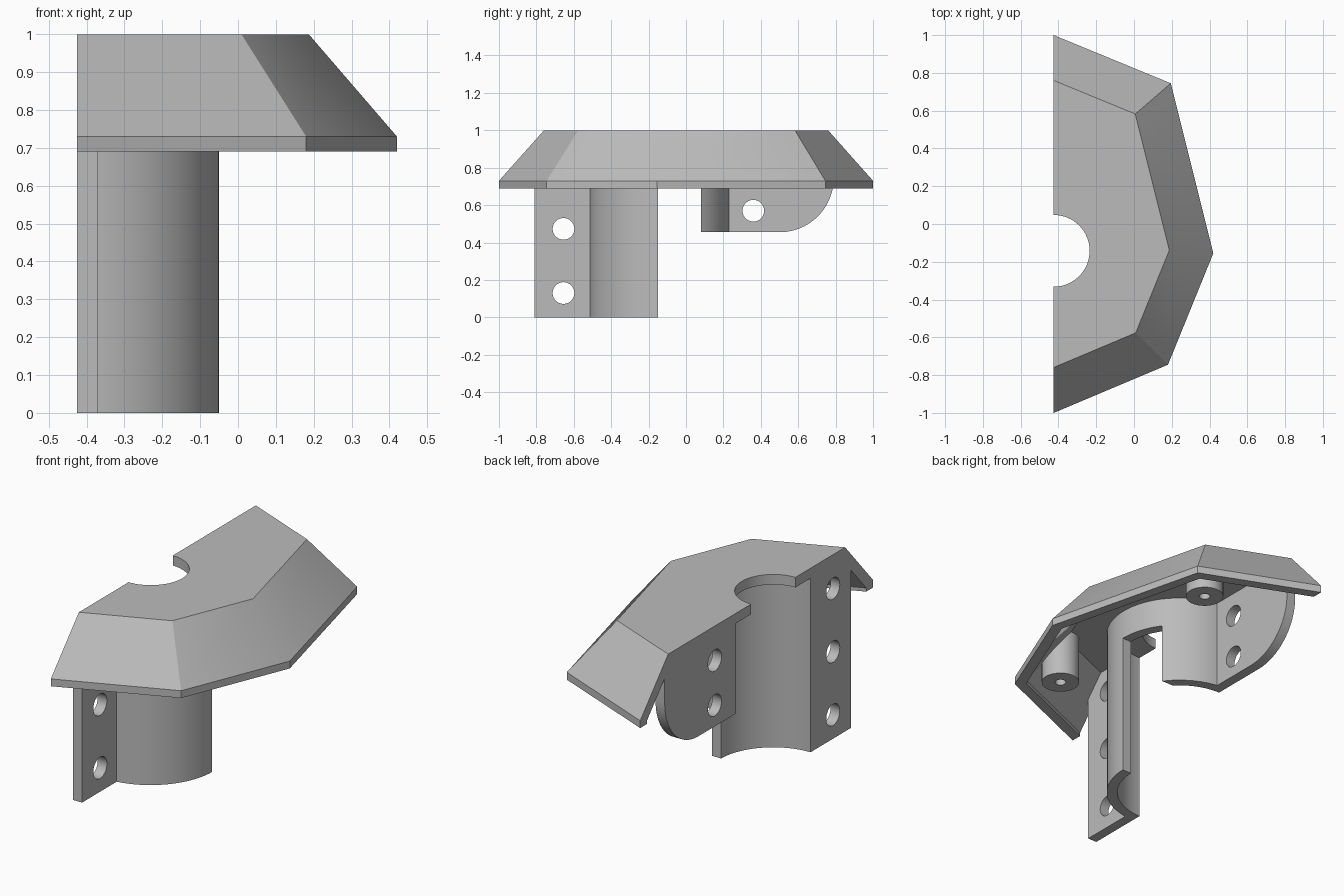
import bpy, bmesh, math
from mathutils import Vector

cube = bpy.data.objects.get("Cube")
if cube:
    bpy.data.objects.remove(cube, do_unlink=True)

grey = bpy.data.materials.new("plain_grey")
grey.use_nodes = True
grey.diffuse_color = (0.5, 0.5, 0.5, 1)
grey.node_tree.nodes["Principled BSDF"].inputs["Base Color"].default_value = (0.5, 0.5, 0.5, 1)

CUT_X = -0.425      # flat open side of the model
MID_Y = -0.142      # axis of the half tube
WALL = 0.055
EAVE, FASCIA, TOP = 0.69, 0.73, 1.0
PITCH = 0.822       # inward run per unit of rise
OUTER_R = 0.375


def loft(name, rings):
    """Closed solid through rings that have equal point counts."""
    bm = bmesh.new()
    loops = [[bm.verts.new(p) for p in ring] for ring in rings]
    n = len(loops[0])
    for a, b in zip(loops, loops[1:]):
        for i in range(n):
            j = (i + 1) % n
            bm.faces.new((a[i], a[j], b[j], b[i]))
    bm.faces.new(loops[0][::-1])
    bm.faces.new(loops[-1])
    bmesh.ops.recalc_face_normals(bm, faces=bm.faces)
    mesh = bpy.data.meshes.new(name)
    bm.to_mesh(mesh)
    bm.free()
    mesh.materials.append(grey)
    obj = bpy.data.objects.new(name, mesh)
    bpy.context.collection.objects.link(obj)
    return obj


def prism_z(name, pts, lo, hi):
    return loft(name, [[(x, y, z) for x, y in pts] for z in (lo, hi)])


def prism_x(name, pts, lo, hi):
    return loft(name, [[(x, y, z) for y, z in pts] for x in (lo, hi)])


def arc(cx, cy, r, start, end, steps):
    angles = [math.radians(start + (end - start) * i / steps) for i in range(steps + 1)]
    return [(cx + r * math.cos(a), cy + r * math.sin(a)) for a in angles]


def circle(cx, cy, r, steps=40):
    return arc(cx, cy, r, 0, 360, steps)[:-1]


def rect(x0, x1, y0, y1):
    return [(x0, y0), (x1, y0), (x1, y1), (x0, y1)]


def boolean(obj, tool, operation="DIFFERENCE", keep=False):
    mod = obj.modifiers.new("cut", "BOOLEAN")
    mod.operation, mod.solver, mod.object = operation, "EXACT", tool
    bpy.ops.object.select_all(action="DESELECT")
    bpy.context.view_layer.objects.active = obj
    obj.select_set(True)
    bpy.ops.object.modifier_apply(modifier=mod.name)
    if not keep:
        bpy.data.objects.remove(tool, do_unlink=True)


# Roof plan, inset by mitred offsets
PLAN = [Vector(p) for p in ((CUT_X, -1), (0.18, -0.745), (0.42, -0.155), (0.195, 0.745), (CUT_X, 1))]


def plan_ring(inset, z, end_x=CUT_X):
    dirs = [(b - a).normalized() for a, b in zip(PLAN, PLAN[1:])]
    norms = [Vector((d.y, -d.x)) for d in dirs]
    first, last = PLAN[0] - norms[0] * inset, PLAN[-1] - norms[-1] * inset
    first = first + dirs[0] * ((end_x - first.x) / dirs[0].x)
    last = last + dirs[-1] * ((end_x - last.x) / dirs[-1].x)
    mids = [p - (m + n) * inset / (1 + m.dot(n)) for p, m, n in zip(PLAN[1:-1], norms, norms[1:])]
    return [(p.x, p.y, z) for p in (first, *mids, last)]


def cavity(name, bottom, grow=0.0):
    """Space under the roof, open past the flat side."""
    knee, ceiling = EAVE + 0.02, TOP - WALL
    inset = WALL - grow
    return loft(name, [plan_ring(inset, bottom, -0.6), plan_ring(inset, knee, -0.6),
                       plan_ring(inset + PITCH * (ceiling - knee), ceiling + grow, -0.6)])


# Hollow roof with a half-round notch
roof = loft("roof", [plan_ring(0, EAVE), plan_ring(0, FASCIA), plan_ring(PITCH * (TOP - FASCIA), TOP)])
boolean(roof, cavity("cavity_cutter", EAVE - 0.1))
boolean(roof, prism_z("notch_cutter", circle(CUT_X, MID_Y, 0.19, 64), 0.8, 1.1))

# Half tube with a window and a shortened rear side
profile = arc(CUT_X, MID_Y, OUTER_R, -90, 90, 40) + arc(CUT_X, MID_Y, OUTER_R - WALL, 90, -90, 40)
tube = prism_z("half_tube", profile, 0, TOP)
boolean(tube, prism_z("window_cutter", rect(-0.3, 0.1, -0.15, 0.08), -0.1, 0.785))
boolean(tube, prism_z("rear_cutter", rect(-0.6, 0.1, -0.149, 0.5), -0.1, 0.455))

# Bolt flanges
tall_flange = prism_x("tall_flange", rect(-0.81, MID_Y - 0.368, 0, TOP), CUT_X, CUT_X + WALL)
for z in (0.13, 0.473, 0.816):
    boolean(tall_flange, prism_x("hole_cutter", circle(-0.655, z, 0.058), -0.6, 0))

outline = [(MID_Y + 0.368, TOP), (MID_Y + 0.368, 0.455)] + arc(0.5, 0.745, 0.29, -90, 0, 20) + [(0.79, TOP)]
short_flange = prism_x("short_flange", outline, CUT_X, CUT_X + WALL)
for z in (0.57, 0.813):
    boolean(short_flange, prism_x("hole_cutter", circle(0.36, z, 0.058), -0.6, 0))

# Screw bosses under the roof corners
bosses = []
for name, y in (("front_boss", -0.58), ("rear_boss", 0.58)):
    boss = prism_z(name, circle(0.01, y, 0.097), EAVE, TOP)
    boolean(boss, prism_z("bore_cutter", circle(0.01, y, 0.028, 24), 0.6, 0.88))
    bosses.append(boss)

# Trim everything to the underside of the roof
trim = cavity("trim_volume", -0.2, 0.004)
trim.hide_render = True
parts = [tube, tall_flange, short_flange, *bosses]
for part in parts:
    boolean(part, trim, "INTERSECT", keep=True)
bpy.data.objects.remove(trim, do_unlink=True)

# Smooth round walls, crisp corners
bpy.ops.object.select_all(action="DESELECT")
for part in [roof, *parts]:
    part.select_set(True)
bpy.context.view_layer.objects.active = roof
bpy.ops.object.shade_smooth_by_angle(angle=math.radians(30))
